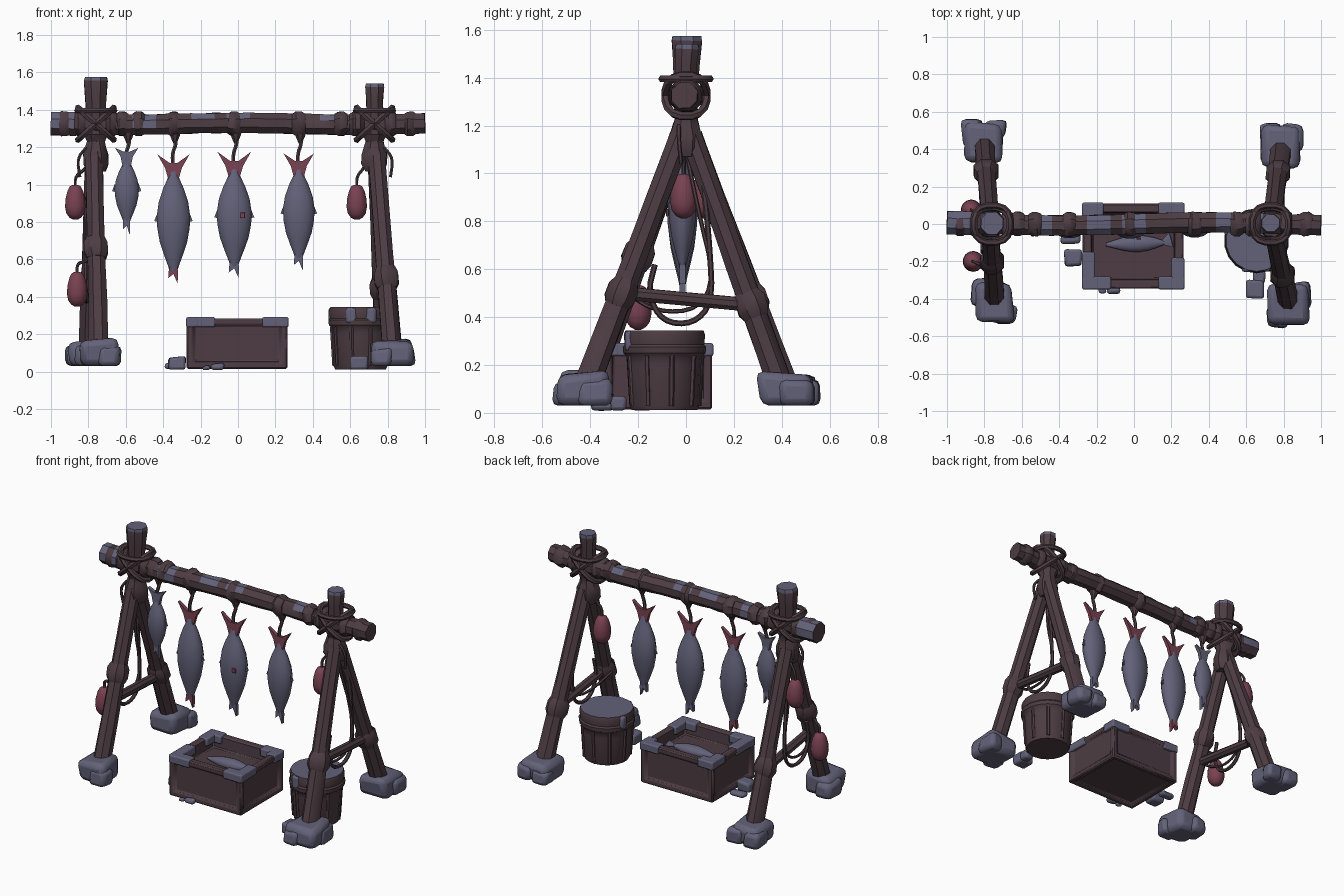
import bpy, bmesh, math, random
from mathutils import Vector as V

if "Cube" in bpy.data.objects:
    bpy.data.objects.remove(bpy.data.objects["Cube"])

random.seed(4)


def material(name, rgb):
    m = bpy.data.materials.new(name)
    m.diffuse_color = (*rgb, 1)
    m.use_nodes = True
    m.node_tree.nodes["Principled BSDF"].inputs["Base Color"].default_value = m.diffuse_color
    return m


WOOD = material("dark wood", (0.074, 0.046, 0.056))
BLUE = material("grey blue", (0.125, 0.120, 0.190))
RED = material("dull red", (0.190, 0.054, 0.083))


def finish(name, bm, mat, bevel=0, segs=2):
    bmesh.ops.recalc_face_normals(bm, faces=bm.faces[:])
    me = bpy.data.meshes.new(name)
    bm.to_mesh(me)
    bm.free()
    me.materials.append(mat)
    ob = bpy.data.objects.new(name, me)
    bpy.context.collection.objects.link(ob)
    if bevel:
        b = ob.modifiers.new("bevel", 'BEVEL')
        b.width, b.segments = bevel, segs
    return ob


def paint(ob, mat, rule):
    ob.data.materials.append(mat)
    for p in ob.data.polygons:
        if rule(p.center, p.normal):
            p.material_index = 1


def tube(name, pts, radii, mat, sides=8, ref=(1, 0, 0), flat=1.0, closed=False, wobble=0.0):
    """Sweep a round or oval section along a path."""
    bm = bmesh.new()
    pts, ref, n = [V(p) for p in pts], V(ref).normalized(), len(pts)
    if not isinstance(radii, (list, tuple)):
        radii = [radii] * n
    rings = []
    for i, p in enumerate(pts):
        a = pts[i - 1] if (i or closed) else p
        b = pts[(i + 1) % n] if (i < n - 1 or closed) else p
        t = (b - a).normalized()
        u = (ref - t * ref.dot(t)).normalized()
        v = t.cross(u) * flat
        ring = []
        for k in range(sides):
            ang = 2 * math.pi * (k + 0.5) / sides
            r = radii[i] * (1 + random.uniform(-wobble, wobble))
            ring.append(bm.verts.new(p + u * r * math.cos(ang) + v * r * math.sin(ang)))
        rings.append(ring)
    for i in range(n if closed else n - 1):
        A, B = rings[i], rings[(i + 1) % n]
        for k in range(sides):
            j = (k + 1) % sides
            bm.faces.new((A[k], A[j], B[j], B[k]))
    if not closed:
        bm.faces.new(rings[0])
        bm.faces.new(rings[-1])
    return finish(name, bm, mat)


def rope(name, pts, r, ref=(1, 0, 0), closed=False, mat=WOOD):
    pts = [V(p) for p in pts]
    for _ in range(2):  # corner cutting
        new = [] if closed else [pts[0]]
        for i in range(len(pts) if closed else len(pts) - 1):
            a, b = pts[i], pts[(i + 1) % len(pts)]
            new += [a.lerp(b, 0.25), a.lerp(b, 0.75)]
        pts = new if closed else new + [pts[-1]]
    return tube(name, pts, r, mat, 6, ref, closed=closed)


def box(name, c, s, mat, bevel=0.012, jitter=0.0, segs=2):
    bm = bmesh.new()
    bmesh.ops.create_cube(bm, size=1)
    for v in bm.verts:
        j = V([random.uniform(-jitter, jitter) for _ in range(3)])
        if v.co.z < 0:
            j.z = 0
        v.co = V([v.co[i] * s[i] + c[i] for i in range(3)]) + j
    return finish(name, bm, mat, bevel, segs)


def plate(name, outline, y, thick, mat):
    """Flat shape in the xz plane."""
    bm = bmesh.new()
    f = bm.faces.new([bm.verts.new((x, y - thick / 2, z)) for x, z in outline])
    ext = bmesh.ops.extrude_face_region(bm, geom=[f])["geom"]
    for v in ext:
        if isinstance(v, bmesh.types.BMVert):
            v.co.y += thick
    return finish(name, bm, mat)


# Top beam with frosty patches
xs = [-1 + 2 * i / 32 for i in range(33)]
beam = tube("beam", [(x, 0.008 * math.sin(4 * x), 1.325 + 0.005 * math.cos(5 * x)) for x in xs],
            [0.068 if x < -0.85 else 0.058 for x in xs], WOOD, 8, (0, 1, 0), wobble=0.04)
PATCH = [(-1, -0.87), (-0.55, -0.42), (-0.26, -0.13), (-0.04, 0.06), (0.42, 0.56), (0.62, 0.68)]
paint(beam, BLUE, lambda c, n: n.z > -0.1 and abs(n.x) < 0.8 and any(a < c.x < b for a, b in PATCH)
      and (c.x < -0.4 or n.z > 0.5))
for x in (-0.62, -0.53, -0.345, -0.02, 0.325, 0.55, 0.63, 0.92, -0.93):
    tube("beam_wrap", [(x + d, 0, 1.325) for d in (-0.035, -0.015, 0.015, 0.035)],
         [0.056, 0.07, 0.069, 0.056], WOOD, 8, (0, 1, 0), wobble=0.04)

# The two A-frames: post x, post top, post radius, front foot, back foot, knot heights
FRAMES = [("left", -0.76, 1.575, 0.07, (-0.745, -0.40), (-0.80, 0.42), 0.66, 0.47),
          ("right", 0.73, 1.54, 0.056, (0.825, -0.42), (0.785, 0.40), 0.50, 0.45)]
for side, x, top, r, ff, bf, kf, kb in FRAMES:
    s = 1 if x > 0 else -1
    post = tube(side + "_post", [(x, 0, 1.08), (x, 0, 1.3), (x, 0, 1.45), (x, 0.004, top - 0.02), (x, 0.004, top)],
                [0.05, 0.05, r * 0.85, r, r * 0.9], WOOD, 8, wobble=0.05)
    paint(post, BLUE, lambda c, n: c.z > top - 0.03)
    tube(side + "_neck_lashing", [(x, 0, z) for z in (1.07, 1.11, 1.16, 1.2, 1.23, 1.27)],
         [0.055, 0.075, 0.072, 0.06, 0.05, 0.07], WOOD, 8, wobble=0.06)
    ends = []
    for nm, (fx, fy), kz in (("front", ff, kf), ("back", bf, kb)):
        a = V((x + 0.01 * s, math.copysign(0.02, fy), 1.16))
        b = V((fx, fy, 0.10))
        tube(f"{side}_{nm}_leg", [a.lerp(b, t) for t in (0, 0.25, 0.5, 0.75, 1)],
             [0.05, 0.05, 0.052, 0.055, 0.058], WOOD, 8, wobble=0.05)
        at = lambda z: a.lerp(b, (1.16 - z) / 1.06)
        knot = tube(f"{side}_{nm}_knot", [at(kz + d) for d in (0.055, 0.025, -0.025, -0.055)],
                    [0.052, 0.068, 0.07, 0.054], WOOD, 8, wobble=0.06)
        ends.append(at(0.50 if nm == "front" else 0.45))
        # snowy stones round each foot
        box(f"{side}_{nm}_foot", (fx, fy * 1.03, 0.10), (0.2, 0.22, 0.14), BLUE, 0.035, 0.018)
        box(f"{side}_{nm}_foot_lump", (fx + 0.065 * s, fy * 1.03 + 0.05, 0.085), (0.11, 0.15, 0.11), BLUE, 0.03, 0.012)
        box(f"{side}_{nm}_foot_chip", (fx - 0.06 * s, fy * 1.03 + math.copysign(0.07, fy), 0.08),
            (0.11, 0.1, 0.1), BLUE, 0.025, 0.012)
    tube(side + "_crossbar", [ends[0], ends[0].lerp(ends[1], 0.5), ends[1]], 0.03, WOOD, 8)
    # crossed ropes round the beam joint
    for d in (1, -1):
        rope(side + "_cross_rope", [(x - 0.095, -0.085, 1.325 - d * 0.085), (x + 0.095, -0.085, 1.325 + d * 0.085),
                                    (x + 0.095, 0.085, 1.325 + d * 0.085), (x - 0.095, 0.085, 1.325 - d * 0.085)],
             0.018, (1, 0, -d), True)
        tube(side + "_joint_wrap", [(x + d * 0.085 + e, 0, 1.325) for e in (-0.03, -0.01, 0.01, 0.03)],
             [0.06, 0.075, 0.075, 0.06], WOOD, 8, (0, 1, 0), wobble=0.05)
    rope(side + "_top_rope", [(x + i, j, 1.395) for i, j in ((-.1, -.1), (.1, -.1), (.1, .1), (-.1, .1))],
         0.016, (0, 0, 1), True)
    # slack rope hanging inside the frame
    h = x + 0.05 * s
    rope(side + "_hanging_rope", [(x, 0.03, 1.12), (h, 0.075, 0.95), (h, 0.10, 0.68), (h, 0.11, 0.46), (h, 0.03, 0.37),
                                  (h, -0.10, 0.38), (h, -0.16, 0.5), (h, -0.13, 0.62)], 0.012)
    rope(side + "_slack_rope", [(x, -0.25, 0.5), (h, -0.12, 0.42), (h, 0.05, 0.43), (h, 0.12, 0.56), (h, 0.05, 0.85),
                                (x, 0.0, 1.1)], 0.009)
    rope(side + "_loose_end", [(x + 0.05 * s, -0.03, 1.2), (x + 0.10 * s, -0.03, 1.14), (x + 0.085 * s, -0.02, 1.04)], 0.009)


def fish_body(name, pts, w, flat, ref=(1, 0, 0)):
    prof = (0.22, 0.30, 0.62, 0.88, 1.0, 0.97, 0.82, 0.58, 0.36, 0.2)
    ts = (0, 0.05, 0.17, 0.3, 0.44, 0.56, 0.7, 0.82, 0.92, 1)
    a, b = V(pts[0]), V(pts[1])
    return tube(name, [a.lerp(b, t) for t in ts], [w * p for p in prof], BLUE, 16, ref, flat)


# Hanging fish: x, top, bottom, half width, tail colour, mouth colour
FISH = [(-0.595, 1.13, 0.79, 0.066, BLUE, BLUE), (-0.345, 1.07, 0.53, 0.091, RED, RED),
        (-0.02, 1.08, 0.56, 0.095, RED, BLUE), (0.325, 1.08, 0.60, 0.086, RED, BLUE)]
FY = -0.015
for x, top, bot, w, tail, mouth in FISH:
    fish_body("fish_body", [(x, FY, top), (x, FY, bot)], w, 0.68)
    k = w / 0.09
    plate("fish_tail", [(x - .025 * k, top - .05), (x + .025 * k, top - .05), (x + .045 * k, top + .02),
                        (x + .085 * k, top + .09 * k), (x + .02 * k, top + .045), (x - .02 * k, top + .045),
                        (x - .085 * k, top + .09 * k), (x - .045 * k, top + .02)], FY, 0.024, tail)
    plate("fish_mouth", [(x - .02, bot + .04), (x - .026 * k, bot), (x - .028 * k, bot - .03), (x, bot - .008),
                         (x + .022 * k, bot - .06), (x + .024 * k, bot), (x + .02, bot + .04)], FY, 0.026, mouth)
    zf = (top + bot) / 2 + 0.03
    for d in (-1, 1):
        plate("fish_fin", [(x + d * w * 0.93, zf + .02), (x + d * (w + .012), zf - .025),
                           (x + d * w * 0.93, zf - .03)], FY, 0.012, BLUE)
    rope("fish_cord", [(x + 0.012, 0, 1.28), (x + 0.015, FY, 1.22), (x - 0.008, FY, 1.16), (x, FY, top)], 0.011)
    tube("fish_cord_knot", [(x + 0.008, FY / 2, z) for z in (1.285, 1.26, 1.22)], [0.035, 0.028, 0.01], WOOD, 8)
box("fish_spot", (0.025, -0.078, 0.835), (0.025, 0.009, 0.03), RED, 0.003)

# Red floats hanging from cords: centre and cord anchor
for c, anchor in (((-0.87, 0.075, 0.905), (-0.78, 0.03, 1.15)), ((-0.86, -0.20, 0.44), (-0.77, -0.24, 0.64)),
                  ((0.635, -0.01, 0.905), (0.70, 0.0, 1.16))):
    c = V(c)
    prof = [(0.093, 0.015), (0.085, 0.03), (0.06, 0.043), (0.02, 0.053), (-0.025, 0.056), (-0.06, 0.049),
            (-0.082, 0.032), (-0.093, 0.012)]
    tube("red_float", [c + V((0, 0, z)) for z, r in prof], [r for z, r in prof], RED, 14)
    rope("float_cord", [anchor, V(anchor).lerp(c, 0.4) + V((0, 0, 0.03)), c + V((0, 0, 0.14)), c + V((0, 0, 0.08))], 0.009)

# Crate with recessed panels on every side
bm = bmesh.new()
bmesh.ops.create_cube(bm, size=1)
for v in bm.verts:
    v.co = V((v.co.x * 0.54 - 0.005, v.co.y * 0.455 - 0.118, v.co.z * 0.27 + 0.15))
for f in bm.faces[:]:
    up = f.normal.z > 0.5
    bmesh.ops.inset_individual(bm, faces=[f], thickness=0.066 if up else 0.05)
    bmesh.ops.inset_individual(bm, faces=[f], thickness=0.006, depth=-0.085 if up else -0.016)
finish("crate", bm, WOOD, 0.008, 1)
# frosty corners on the crate rim
for cx, cy, sx, sy in ((-0.2, -0.315, 0.155, 0.068), (-0.243, -0.25, 0.068, 0.2), (0.235, -0.265, 0.068, 0.17),
                       (0.2, -0.315, 0.14, 0.068), (0.2, 0.08, 0.14, 0.068), (-0.22, 0.08, 0.115, 0.068),
                       (-0.243, 0.04, 0.068, 0.14), (0.235, 0.06, 0.068, 0.1)):
    box("crate_frost", (cx, cy, 0.264), (sx, sy, 0.054), BLUE, 0.008)
# fish lying in the crate
fish_body("crate_fish", [(0.17, -0.10, 0.212), (-0.15, -0.11, 0.212)], 0.045, 0.8, (0, 1, 0))
tube("crate_fish_tail", [(0.15, -0.10, 0.215), (0.2, -0.085, 0.22)], [0.012, 0.045], BLUE, 8, (0, 1, 0), 0.25)

# Bucket with a hooped rim and pale lid
prof = [(0.012, 0.138), (0.03, 0.146), (0.2, 0.155), (0.235, 0.158), (0.25, 0.172), (0.275, 0.174), (0.285, 0.166),
        (0.325, 0.17), (0.345, 0.163)]
bucket = tube("bucket", [(0.655, -0.09, z) for z, r in prof], [r for z, r in prof], WOOD, 18)
paint(bucket, BLUE, lambda c, n: n.z > 0.7 and c.z > 0.3)
for i in range(9):
    a = i * 2 * math.pi / 9 + 0.2
    p = V((math.cos(a), math.sin(a), 0))
    tube("bucket_stave", [V((0.655, -0.09, z)) + p * r for z, r in ((0.03, 0.142), (0.24, 0.155))], 0.012, WOOD, 6)
for a in (-1.9, -1.2, 2.8):
    box("bucket_frost", (0.655 + 0.15 * math.cos(a), -0.09 + 0.15 * math.sin(a), 0.3), (0.06, 0.05, 0.085), BLUE, 0.015)

# Loose snowy stones
for c, s in (((-0.325, -0.18, 0.045), (0.09, 0.09, 0.07)), ((-0.34, -0.08, 0.03), (0.1, 0.05, 0.035)),
             ((-0.11, -0.355, 0.025), (0.07, 0.04, 0.035)), ((-0.17, -0.36, 0.02), (0.04, 0.03, 0.025)),
             ((0.65, -0.35, 0.045), (0.10, 0.10, 0.07)), ((0.67, -0.28, 0.04), (0.07, 0.07, 0.06))):
    box("loose_stone", c, s, BLUE, 0.015, 0.006)

# Smooth shading that keeps hard edges
for ob in bpy.data.objects:
    ob.select_set(True)
    bpy.context.view_layer.objects.active = ob
bpy.ops.object.shade_smooth_by_angle(angle=math.radians(38))
